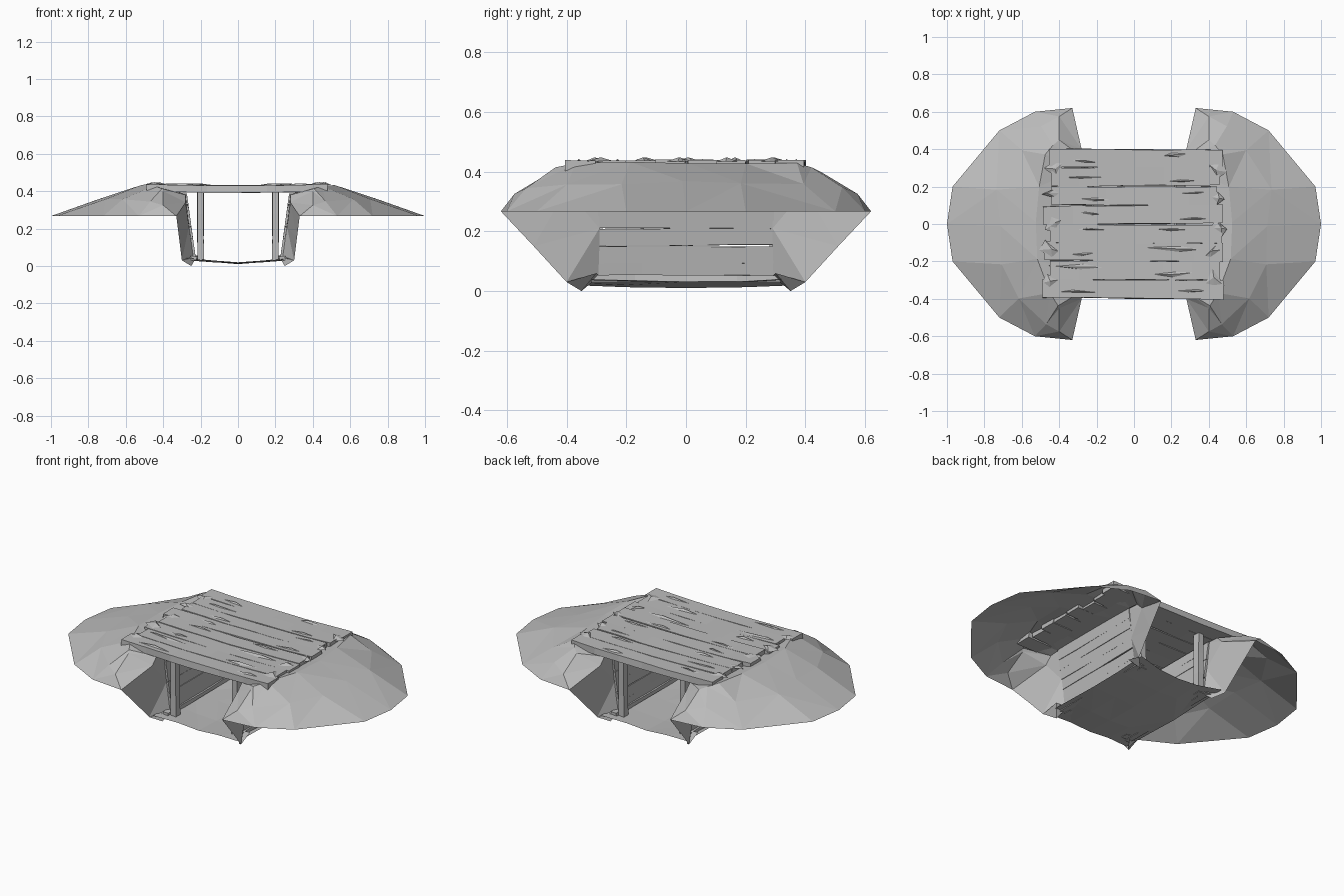
import bpy, bmesh, random
from mathutils import Vector

random.seed(4)
cube = bpy.data.objects.get("Cube")
if cube:
    bpy.data.objects.remove(cube, do_unlink=True)

grey = bpy.data.materials.new("weathered grey")
grey.use_nodes = True
colour = (0.5, 0.5, 0.5, 1)
grey.diffuse_color = colour
grey.node_tree.nodes["Principled BSDF"].inputs["Base Color"].default_value = colour


def jit(a):
    return random.uniform(-a, a)


def finish(bm, name, mirror=""):
    bmesh.ops.recalc_face_normals(bm, faces=bm.faces)
    mesh = bpy.data.meshes.new(name)
    bm.to_mesh(mesh)
    bm.free()
    mesh.materials.append(grey)
    ob = bpy.data.objects.new(name, mesh)
    bpy.context.collection.objects.link(ob)
    if mirror:
        mod = ob.modifiers.new("mirror", "MIRROR")
        mod.use_axis = ["X" in mirror, "Y" in mirror, False]
        mod.use_mirror_merge = False


def loft(bm, rows):
    """Skin a grid of points, row after row."""
    grid = [[bm.verts.new(p) for p in row] for row in rows]
    for a, b in zip(grid, grid[1:]):
        for i in range(len(a) - 1):
            bm.faces.new((a[i], a[i + 1], b[i + 1], b[i]))
    return grid


def timber(bm, start, end, across, up, rough=0.0, parts=1, bow=0.0):
    """Rough beam from start to end, with half-width vectors across and up."""
    start, end = Vector(start), Vector(end)
    across, up = Vector(across), Vector(up)
    rings = []
    for k in range(parts + 1):
        t = k / parts
        c = start.lerp(end, t) + Vector((0, 0, bow * (2 * t - 1) ** 2))
        ring = []
        for s, u in ((-1, -1), (1, -1), (1, 1), (-1, 1)):
            p = c + across * (s + jit(rough)) + up * (u + jit(rough))
            ring.append(bm.verts.new(p))
        rings.append(ring)
    for a, b in zip(rings, rings[1:]):
        for i in range(4):
            j = (i + 1) % 4
            bm.faces.new((a[i], a[j], b[j], b[i]))
    bm.faces.new(rings[0][::-1])
    bm.faces.new(rings[-1])


def splinter(bm, x, y, z, length, width, height):
    """Raised sliver of grain, pointed at both ends."""
    tips = [bm.verts.new((x + s * length / 2, y + jit(width), z)) for s in (-1, 1)]
    side = [bm.verts.new((x + jit(length / 4), y + s * width, z)) for s in (-1, 1)]
    top = bm.verts.new((x + jit(length / 4), y, z + height))
    loop = (tips[0], side[0], tips[1], side[1])
    for i in range(4):
        bm.faces.new((loop[i], loop[(i + 1) % 4], top))


# Earth banks: open shells from the outer rim over the crest to the trench lip
half = [  # rim, shoulder, crest and lip, from the front end to the middle
    ((.33, -.62, .267), (.40, -.575, .325), (.40, -.45, .40), (.28, -.40, .34)),
    ((.53, -.60, .267), (.48, -.52, .345), (.42, -.42, .415), (.28, -.36, .38)),
    ((.72, -.50, .267), (.60, -.41, .355), (.46, -.37, .43), (.28, -.30, .385)),
    ((.97, -.20, .267), (.72, -.20, .36), (.50, -.20, .43), (.28, -.15, .385)),
    ((1.0, 0, .267), (.70, 0, .37), (.52, 0, .425), (.28, 0, .385)),
]
back = [[(x, -y, z) for x, y, z in row] for row in half[-2::-1]]
bm = bmesh.new()
grid = loft(bm, half + back)
for row in grid[1:-1]:
    for v in row[1:3]:
        v.co += Vector((jit(.02), jit(.02), jit(.004)))
bmesh.ops.triangulate(bm, faces=bm.faces)
finish(bm, "earth_bank", "X")

# Flared wing walls: from the lining out to the bank ends
bm = bmesh.new()
rim, shoulder, crest, lip = half[0]
foot, heel, head = (.30, -.40, .03), (.235, -.29, .035), (.28, -.29, .385)
waist, edge = (.262, -.29, .21), (.315, -.51, .15)
for tri in ((heel, foot, waist), (foot, edge, waist), (waist, edge, lip), (edge, rim, lip),
            (waist, lip, head), (rim, shoulder, lip), (lip, shoulder, crest),
            (lip, head, half[1][3])):
    bm.faces.new([bm.verts.new(p) for p in tri])
bmesh.ops.remove_doubles(bm, verts=bm.verts, dist=.001)
finish(bm, "wing_wall", "XY")

# Sagging trench floor, lowest along the middle
bm = bmesh.new()
rows = []
for y in (-.37, -.2, 0, .2, .37):
    row = []
    for x in (-.28, -.13, 0, .13, .28):
        corner = abs(y) > .3 and abs(x) > .2
        z = .01 + .08 * abs(x) + .07 * y * y + (jit(.004) if x else 0)
        row.append((x, y * (1.07 if corner else 1), z))
    rows.append(row)
loft(bm, rows)
bmesh.ops.triangulate(bm, faces=bm.faces)
finish(bm, "trench_floor")

# Corner wedges where the floor meets the wing walls
bm = bmesh.new()
wedge = [bm.verts.new(p) for p in ((.22, -.29, .05), (.30, -.40, .03), (.25, -.35, 0), (.29, -.30, .06))]
for a, b, c in ((0, 1, 2), (0, 1, 3), (1, 2, 3), (0, 2, 3)):
    bm.faces.new((wedge[a], wedge[b], wedge[c]))
finish(bm, "corner_wedge", "XY")

# Leaning horizontal boards that line the trench
bm = bmesh.new()
count = 6
for i in range(count):
    z = .065 + i * .058
    x = .235 + .04 * i / (count - 1)
    timber(bm, (x, -.295, z + jit(.003)), (x, .295, z + jit(.003)),
           (.006, 0, 0), (.004, 0, .0285), .06, 4)
finish(bm, "lining_boards", "X")

# Sill beams at the foot of the lining
bm = bmesh.new()
timber(bm, (.235, -.34, .042), (.235, .34, .042), (.016, 0, 0), (0, 0, .012), .2, 4)
finish(bm, "sill_beam", "X")

# Posts that carry the deck
bm = bmesh.new()
timber(bm, (.20, -.30, .03), (.20, -.30, .40), (.017, 0, 0), (0, .02, 0), .1, 3)
finish(bm, "post", "XY")

# Deck planks laid across the trench, a little uneven with narrow seams
bm = bmesh.new()
planks = 8
pitch = .8 / planks
for i in range(planks):
    y = -.4 + (i + .5) * pitch
    left, right = -.465 + jit(.025), .46 + jit(.025)
    z = .412 + jit(.002)
    timber(bm, (left, y + jit(.006), z), (right, y + jit(.006), z),
           (0, pitch / 2 - .001, 0), (0, 0, .019), .06, 6, .008)
finish(bm, "deck_planks")

# Raised grain and splinters on the deck
bm = bmesh.new()
for i in range(planks):
    y = -.4 + (i + .5) * pitch
    for side in (-1, 1):
        splinter(bm, side * (.27 + jit(.06)), y + jit(.03), .43,
                 random.uniform(.15, .34), random.uniform(.008, .018), .012)
finish(bm, "deck_grain")

# Low earth crumbs where the deck meets the banks
bm = bmesh.new()
for side in (-1, 1):
    for i in range(5):
        splinter(bm, side * (.44 + jit(.015)), -.3 + i * .15 + jit(.03), .434,
                 random.uniform(.07, .12), random.uniform(.03, .05), .014)
finish(bm, "earth_crumbs")
